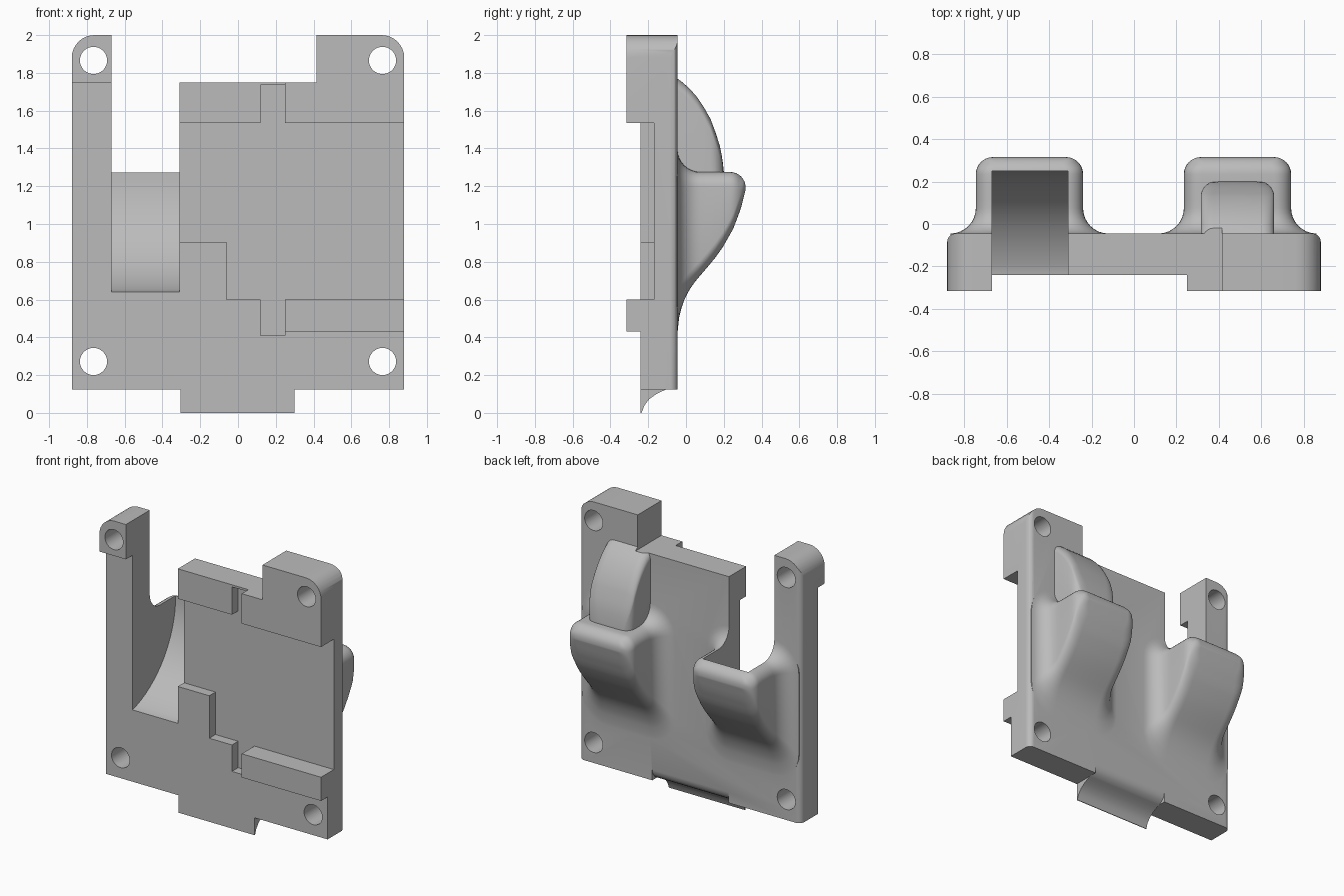
import bpy, bmesh
from math import sin, cos, pi, sqrt

if "Cube" in bpy.data.objects:
    bpy.data.objects.remove(bpy.data.objects["Cube"], do_unlink=True)

FRONT, STEP, POCKET, BACK = -0.315, -0.24, -0.17, -0.045
SIDE = 0.88


def finish(name, bm):
    bmesh.ops.recalc_face_normals(bm, faces=bm.faces)
    mesh = bpy.data.meshes.new(name)
    bm.to_mesh(mesh)
    bm.free()
    ob = bpy.data.objects.new(name, mesh)
    bpy.context.collection.objects.link(ob)
    return ob


def prism(name, pts, axis, lo, hi):
    """Extrude a 2D outline along one axis."""
    place = {"x": lambda a, b, t: (t, a, b),
             "y": lambda a, b, t: (a, t, b),
             "z": lambda a, b, t: (a, b, t)}[axis]
    bm = bmesh.new()
    rings = [[bm.verts.new(place(a, b, t)) for a, b in pts] for t in (lo, hi)]
    bridge(bm, rings)
    return finish(name, bm)


def bridge(bm, rings):
    """Skin a stack of equal rings and cap both ends."""
    n = len(rings[0])
    for r, s in zip(rings, rings[1:]):
        for i in range(n):
            j = (i + 1) % n
            bm.faces.new((r[i], r[j], s[j], s[i]))
    bm.faces.new(rings[0])
    bm.faces.new(rings[-1])


def arc(cx, cy, r, a0, a1, n=8):
    return [(cx + r * cos(a0 + (a1 - a0) * i / n),
             cy + r * sin(a0 + (a1 - a0) * i / n)) for i in range(n + 1)]


def rounded(x0, x1, z0, z1, r):
    r = min(r, (x1 - x0) * 0.45, (z1 - z0) * 0.45)
    corners = [(x1 - r, z1 - r), (x0 + r, z1 - r), (x0 + r, z0 + r), (x1 - r, z0 + r)]
    return [p for k, (cx, cz) in enumerate(corners)
            for p in arc(cx, cz, r, k * pi / 2, (k + 1) * pi / 2, 7)]


def lerp(table, y):
    if y <= table[0][0]:
        return table[0][1]
    for (a, u), (b, v) in zip(table, table[1:]):
        if y <= b:
            return u + (v - u) * (y - a) / (b - a)
    return table[-1][1]


def combine(target, tool, op):
    mod = target.modifiers.new(op, "BOOLEAN")
    mod.operation, mod.object, mod.solver = op, tool, "EXACT"
    bpy.context.view_layer.objects.active = target
    bpy.ops.object.modifier_apply(modifier=mod.name)
    bpy.data.objects.remove(tool, do_unlink=True)


def bulge(name, x0, x1, levels):
    """Loft rounded outlines through levels of (y, outset, z low, z high, radius)."""
    bm = bmesh.new()
    bridge(bm, [[bm.verts.new((x, y, z)) for x, z in rounded(x0 - f, x1 + f, lo, hi, r)]
                for y, f, lo, hi, r in levels])
    return finish(name, bm)


# Plate outline with rounded top corners and a bottom tab
outline = [(-0.305, 0), (0.3, 0), (0.3, 0.125), (SIDE, 0.125)]
outline += arc(SIDE - 0.12, 1.88, 0.12, 0, pi / 2) + arc(0.12 - SIDE, 1.88, 0.12, pi / 2, pi)
outline += [(-SIDE, 0.125), (-0.305, 0.125)]
plate = prism("mounting_plate", outline, "y", FRONT, BACK)

# Soft rear side edges
e = 0.04
section = [(-SIDE - 0.01, -0.5), (SIDE + 0.01, -0.5), (SIDE + 0.01, -0.4), (SIDE, -0.4)]
section += arc(SIDE - e, BACK - e, e, 0, pi / 2) + arc(e - SIDE, BACK - e, e, pi / 2, pi)
section += [(-SIDE, -0.4), (-SIDE - 0.01, -0.4)]
section = [(max(-SIDE, min(SIDE, x)) * 1.0, y) for x, y in section if y != -0.4]
combine(plate, prism("edge_tool", section, "z", -0.1, 2.1), "INTERSECT")

# Lower bulges: base fillet, curved underside, rounded nose
under = [(BACK, 0.42), (-0.038, 0.5), (-0.02, 0.57), (0, 0.62), (0.03, 0.67), (0.06, 0.71),
         (0.1, 0.755), (0.15, 0.815), (0.2, 0.885), (0.25, 0.975), (0.29, 1.08), (0.315, 1.18)]
R, N = 0.12, 0.08
steps = [(BACK - 0.06, R)]
steps += [(BACK + R * (1 - cos(a)), R * (1 - sin(a))) for a in (i * pi / 16 for i in range(9))]
steps += [(0.075 + 0.04 * i, 0) for i in range(1, 4)]
steps += [(0.235 + N * sin(a), -N * (1 - cos(a))) for a in (i * pi / 16 for i in range(9))]
levels = [(y, f, lerp(under, y), 1.275 + f, N + max(f, 0)) for y, f in steps]
for side, x0, x1 in (("right", -0.745, -0.24), ("left", 0.235, 0.74)):
    combine(plate, bulge(side + "_bulge", x0, x1, levels), "UNION")

# Upper bulge above the left one
crown = [(BACK, 1.77), (0, 1.735), (0.05, 1.685), (0.1, 1.61), (0.13, 1.555),
         (0.16, 1.475), (0.18, 1.41), (0.192, 1.35), (0.2, 1.28)]
steps = [(-0.1, 0)] + [(BACK + 0.035 * i, 0) for i in range(6)]
steps += [(0.13 + 0.07 * sin(a), -0.07 * (1 - cos(a))) for a in (i * pi / 16 for i in range(1, 9))]
levels = [(y, f, 1.15, lerp(crown, y), 0.06) for y, f in steps]
combine(plate, bulge("upper_bulge", 0.315, 0.66, levels), "UNION")

# Lowered top edge
combine(plate, prism("top_tool", [(-0.5, 1.75), (0.415, 1.75), (0.415, 2.1), (-0.5, 2.1)],
                     "y", -0.5, 0.5), "DIFFERENCE")

# Open slot with a scooped floor
slot_floor = [(y, 1.275 - sqrt(max(0, 0.656 ** 2 - (y + 0.406) ** 2)))
              for y in (-0.406 + 0.656 * sin(0.256 + (pi / 2 - 0.256) * i / 16) for i in range(17))]
slot = [(-0.5, 2.1), (-0.5, slot_floor[0][1])] + slot_floor + [(0.25, 2.1)]
combine(plate, prism("slot_tool", slot, "x", -0.67, -0.31), "DIFFERENCE")

# Front face steps, leaving the raised blocks and the bar
step = [(-1, -0.1), (1, -0.1), (1, 0.43), (0.25, 0.43), (0.25, 0.6), (1, 0.6),
        (1, 1.535), (0.25, 1.535), (0.25, 1.8), (-0.6, 1.8), (-0.6, 1.75), (-1, 1.75)]
combine(plate, prism("step_tool", step, "y", -0.5, STEP), "DIFFERENCE")

# Shallow front pocket with its notches
pocket = [(-0.4, 0.905), (-0.06, 0.905), (-0.06, 0.6), (0.12, 0.6), (0.12, 0.41), (0.25, 0.41),
          (0.25, 0.6), (1, 0.6), (1, 1.535), (0.25, 1.535), (0.25, 1.735), (0.12, 1.735),
          (0.12, 1.535), (-0.4, 1.535)]
combine(plate, prism("pocket_tool", pocket, "y", -0.5, POCKET), "DIFFERENCE")

# Curved back of the bottom tab
tab = [(STEP + 0.005, -0.1), (STEP + 0.005, 0), (-0.22, 0.04), (-0.195, 0.072), (-0.16, 0.098),
       (-0.125, 0.115), (-0.095, 0.128), (-0.07, 0.145), (-0.053, 0.168), (BACK, 0.2),
       (0.1, 0.2), (0.1, -0.1)]
combine(plate, prism("tab_tool", tab, "x", -0.305, 0.3), "DIFFERENCE")

# Screw holes
for x in (-0.765, 0.765):
    for z in (0.272, 1.866):
        circle = arc(x, z, 0.072, 0, 2 * pi, 32)[:-1]
        combine(plate, prism("hole_tool", circle, "y", -0.5, 0.5), "DIFFERENCE")

# Colour and shading
grey = bpy.data.materials.new("plain_grey")
grey.use_nodes = True
colour = (0.5, 0.5, 0.5, 1)
grey.diffuse_color = colour
grey.node_tree.nodes["Principled BSDF"].inputs["Base Color"].default_value = colour
plate.data.materials.clear()
plate.data.materials.append(grey)
for p in plate.data.polygons:
    p.material_index = 0
bpy.ops.object.select_all(action="DESELECT")
plate.select_set(True)
bpy.context.view_layer.objects.active = plate
bpy.ops.object.shade_smooth_by_angle(angle=0.6)
